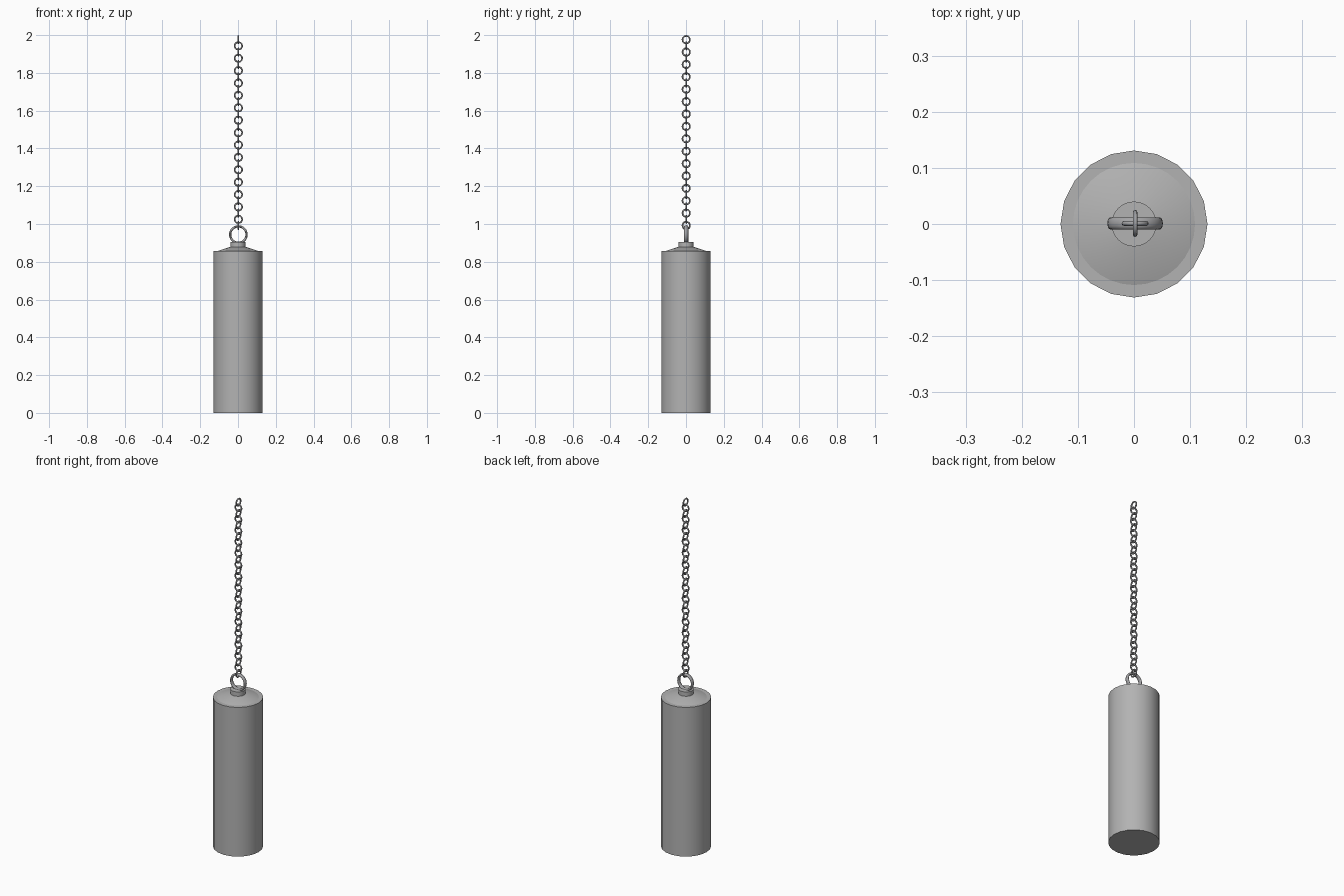
import bpy, bmesh, math

if "Cube" in bpy.data.objects:
    bpy.data.objects.remove(bpy.data.objects["Cube"])

grey = bpy.data.materials.new("dark_grey")
grey.diffuse_color = (0.45, 0.45, 0.45, 1)
grey.use_nodes = True
grey.node_tree.nodes["Principled BSDF"].inputs["Base Color"].default_value = grey.diffuse_color
metal = bpy.data.materials.new("chain_metal")
metal.diffuse_color = (0.37, 0.37, 0.38, 1)
metal.use_nodes = True
metal.node_tree.nodes["Principled BSDF"].inputs["Base Color"].default_value = metal.diffuse_color

def finish(name, bm, angle, mat):
    bmesh.ops.recalc_face_normals(bm, faces=bm.faces)
    mesh = bpy.data.meshes.new(name)
    bm.to_mesh(mesh)
    bm.free()
    mesh.materials.append(mat)
    ob = bpy.data.objects.new(name, mesh)
    bpy.context.collection.objects.link(ob)
    bpy.ops.object.select_all(action='DESELECT')
    ob.select_set(True)
    bpy.context.view_layer.objects.active = ob
    bpy.ops.object.shade_smooth_by_angle(angle=math.radians(angle))
    return ob

def lathe(name, profile, sides):
    bm = bmesh.new()
    rings = [[bm.verts.new((r * math.cos(2 * math.pi * i / sides),
                            r * math.sin(2 * math.pi * i / sides), z))
              for i in range(sides)] for r, z in profile]
    for a, b in zip(rings, rings[1:]):
        for i in range(sides):
            j = (i + 1) % sides
            bm.faces.new((a[i], a[j], b[j], b[i]))
    bm.faces.new(rings[0][::-1])
    bm.faces.new(rings[-1])
    return finish(name, bm, 35, grey)

def ring(name, major, thick, depth, z, along_x, n, m):
    # Upright ring with an elliptical cross-section
    bm = bmesh.new()
    rows = []
    for i in range(n):
        a = 2 * math.pi * i / n
        row = []
        for k in range(m):
            t = 2 * math.pi * k / m
            r = major + thick * math.cos(t)
            h, v, d = r * math.cos(a), r * math.sin(a), depth * math.sin(t)
            row.append(bm.verts.new((h, d, v) if along_x else (d, h, v)))
        rows.append(row)
    for i in range(n):
        for k in range(m):
            p, q = rows[i], rows[(i + 1) % n]
            bm.faces.new((p[k], q[k], q[(k + 1) % m], p[(k + 1) % m]))
    ob = finish(name, bm, 60, metal)
    ob.location = (0.002, 0.001, z)
    return ob

# Bag body
lathe("bag_body", [(0.131, 0), (0.131, 0.857)], 20)
# Shallow cone cap and collar
lathe("top_cap", [(0.115, 0.855), (0.04, 0.879)], 32)
lathe("collar", [(0.04, 0.865), (0.04, 0.904)], 32)
# Hanging ring, a flattened band
ring("hanging_ring", 0.0435, 0.006, 0.011, 0.944, True, 32, 12)

# Chain of alternating round links
for i in range(31):
    ring(f"chain_link_{i + 1}", 0.0198, 0.0042, 0.0042, 1.976 - i * 0.0328, i % 2 == 1, 20, 8)
